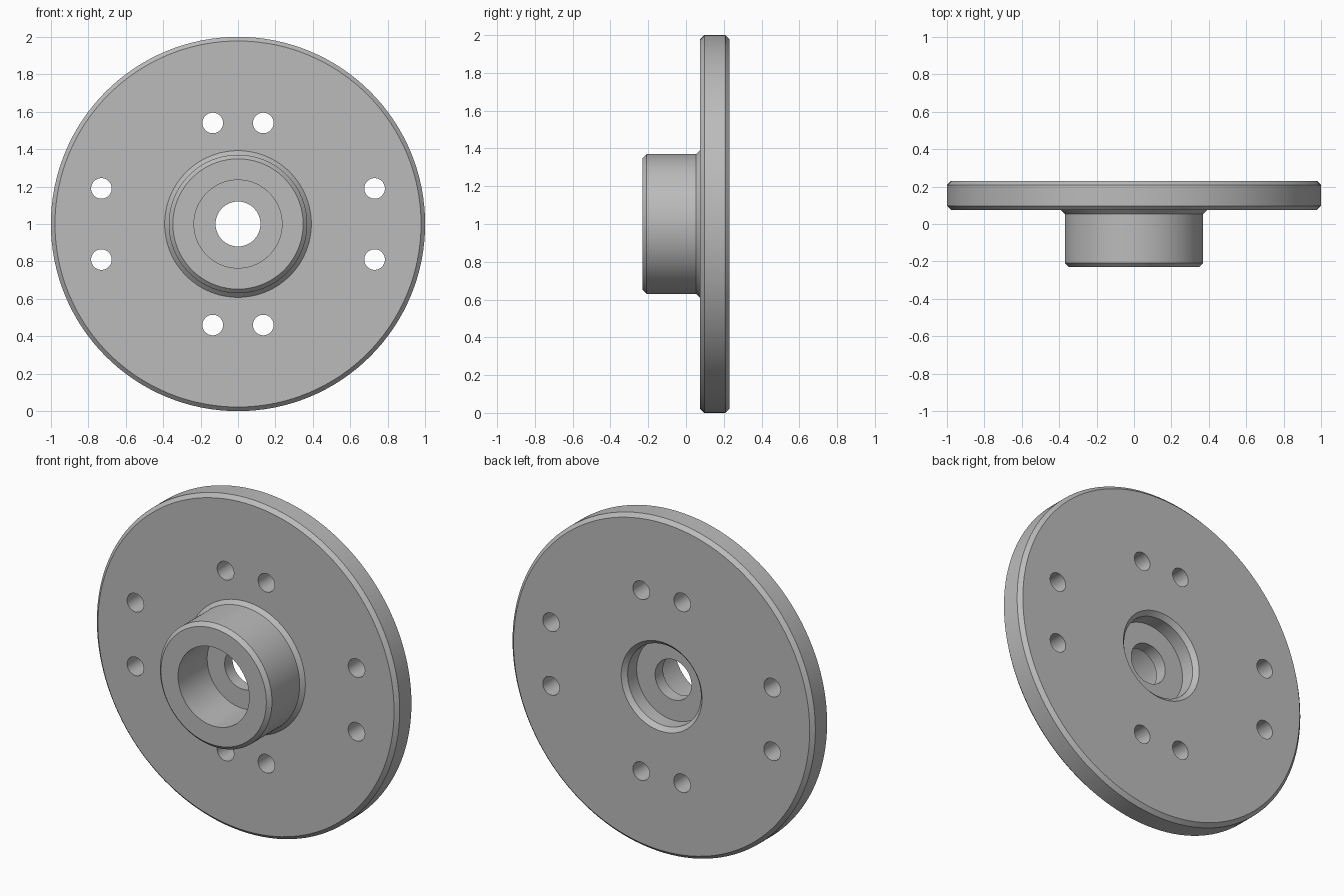
import bpy, bmesh, math
from mathutils import Matrix, Vector

if "Cube" in bpy.data.objects:
    bpy.data.objects.remove(bpy.data.objects["Cube"], do_unlink=True)

SEGMENTS = 128
CENTRE = Vector((0, 0, 1))
FRONT, PLATE_FRONT, BACK = -0.23, 0.075, 0.23   # depths along y
CHAMFER = 0.022

steel = bpy.data.materials.new("machined grey")
steel.use_nodes = True
grey = (0.5, 0.5, 0.5, 1)
steel.diffuse_color = grey
steel.node_tree.nodes["Principled BSDF"].inputs["Base Color"].default_value = grey


def make_object(name, bm):
    bmesh.ops.recalc_face_normals(bm, faces=bm.faces)
    mesh = bpy.data.meshes.new(name)
    bm.to_mesh(mesh)
    bm.free()
    mesh.materials.append(steel)
    obj = bpy.data.objects.new(name, mesh)
    bpy.context.collection.objects.link(obj)
    return obj


def lathe(name, profile):
    """Spin a closed (radius, depth) profile around the y axis."""
    bm = bmesh.new()
    rings = []
    for r, y in profile:
        ring = []
        for i in range(SEGMENTS):
            a = math.tau * i / SEGMENTS
            ring.append(bm.verts.new(CENTRE + Vector((r * math.cos(a), y, r * math.sin(a)))))
        rings.append(ring)
    for k, ring in enumerate(rings):
        following = rings[(k + 1) % len(rings)]
        for i in range(SEGMENTS):
            j = (i + 1) % SEGMENTS
            bm.faces.new((ring[i], ring[j], following[j], following[i]))
    return make_object(name, bm)


# Flange disc with hub, stepped bore and rear recess
c = CHAMFER
flange = lathe("hub_flange", [
    (0.12, 0.045), (0.235, 0.045),                       # front bore floor
    (0.235, FRONT), (0.37 - c, FRONT), (0.37, FRONT + c),  # hub
    (0.37, PLATE_FRONT - c), (0.37 + c, PLATE_FRONT),    # hub root
    (1 - c, PLATE_FRONT), (1, PLATE_FRONT + c),          # rim
    (1, BACK - c), (1 - c, BACK),
    (0.267, BACK), (0.242, BACK - 0.025),                # rear recess
    (0.242, 0.12), (0.12, 0.12),
])

# Bolt hole cutters, mirrored on both axes
bm = bmesh.new()
for x, z in ((0.135, 0.54), (0.73, 0.19)):
    for sx in (-1, 1):
        for sz in (-1, 1):
            place = Matrix.Translation(CENTRE + Vector((sx * x, 0.15, sz * z)))
            bmesh.ops.create_cone(bm, cap_ends=True, segments=48, radius1=0.055,
                                  radius2=0.055, depth=0.4,
                                  matrix=place @ Matrix.Rotation(math.pi / 2, 4, "X"))
cutter = make_object("bolt_hole_cutter", bm)
cutter.hide_render = True

cut = flange.modifiers.new("bolt holes", "BOOLEAN")
cut.operation = "DIFFERENCE"
cut.solver = "EXACT"
cut.object = cutter

bpy.ops.object.select_all(action="DESELECT")
flange.select_set(True)
bpy.context.view_layer.objects.active = flange
bpy.ops.object.modifier_apply(modifier=cut.name)
bpy.data.objects.remove(cutter, do_unlink=True)
bpy.ops.object.shade_smooth_by_angle(angle=math.radians(30))
